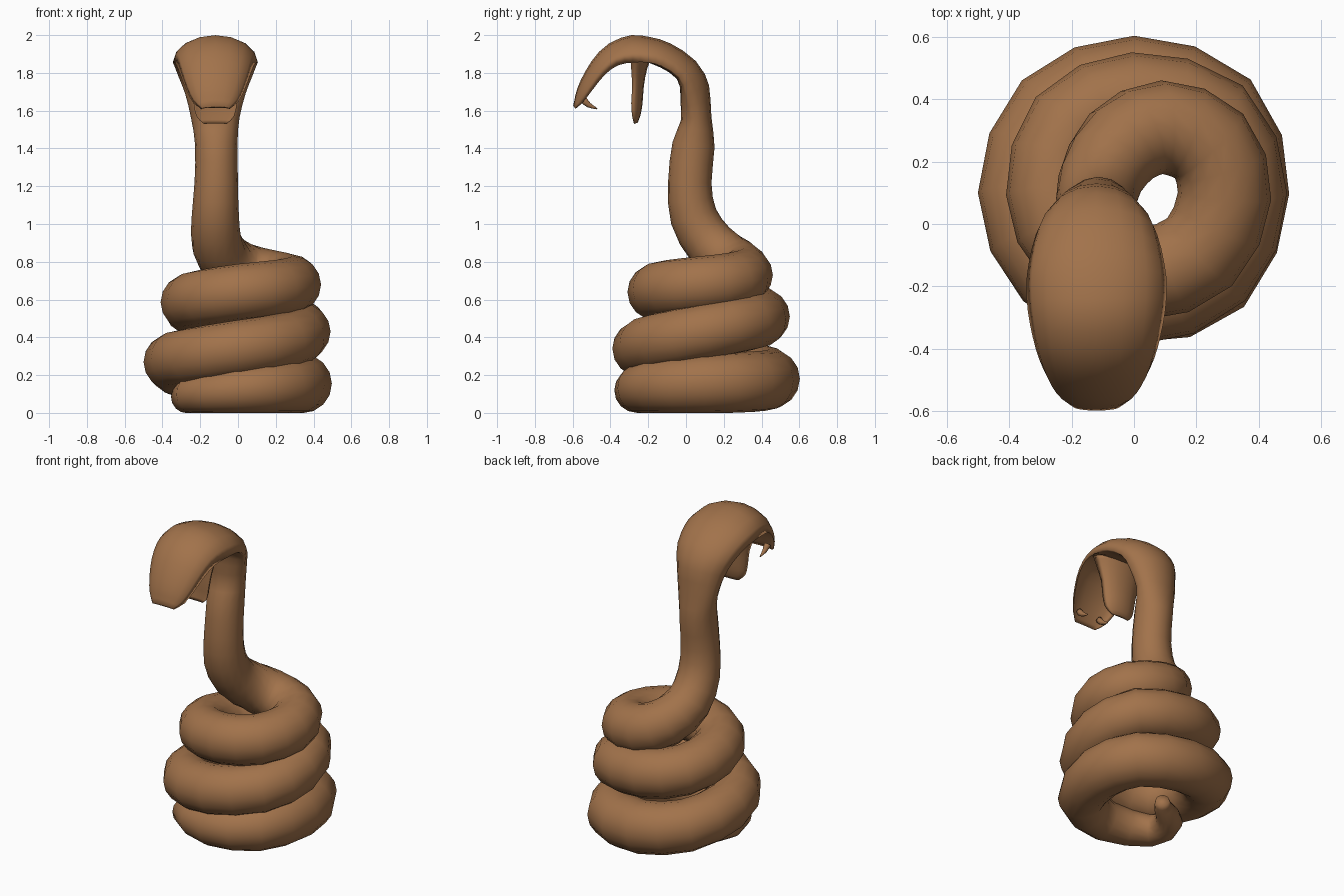
import bpy, bmesh, math
from mathutils import Vector

if "Cube" in bpy.data.objects:
    bpy.data.objects.remove(bpy.data.objects["Cube"])

SIDES = 16
X, Z = Vector((1, 0, 0)), Vector((0, 0, 1))
HX = -0.12  # centre line of the neck and head

brown = bpy.data.materials.new("snake_brown")
brown.diffuse_color = (0.36, 0.17, 0.07, 1)
brown.use_nodes = True
brown.node_tree.nodes["Principled BSDF"].inputs["Base Color"].default_value = brown.diffuse_color


def resample(pts, n):
    """Catmull-Rom through (x, y, z, half width, height, underside)."""
    p = [Vector(q) for q in pts]
    p = [p[0] * 2 - p[1]] + p + [p[-1] * 2 - p[-2]]
    out = []
    for a, b, c, d in zip(p, p[1:], p[2:], p[3:]):
        for j in range(n):
            t = j / n
            out.append((b * 2 + (c - a) * t + (a * 2 - b * 5 + c * 4 - d) * t * t
                        + (b * 3 - a - c * 3 + d) * t ** 3) * 0.5)
    return out + [p[-2]]


def finish(name, bm):
    bmesh.ops.recalc_face_normals(bm, faces=bm.faces)
    me = bpy.data.meshes.new(name)
    bm.to_mesh(me)
    bm.free()
    me.materials.append(brown)
    for f in me.polygons:
        f.use_smooth = True
    ob = bpy.data.objects.new(name, me)
    bpy.context.collection.objects.link(ob)
    return ob


def loft(name, pts, side, n=2):
    """Sweep a section; underside 1 is round, negative is hollow."""
    path = resample(pts, n)
    pos = [Vector(p[:3]) for p in path]
    bm = bmesh.new()
    rings = []
    for i, p in enumerate(path):
        t = (pos[min(i + 1, len(pos) - 1)] - pos[max(i - 1, 0)]).normalized()
        s = side(t, pos[i])
        s = (s - t * s.dot(t)).normalized()
        up = t.cross(s)
        ring = []
        for j in range(SIDES):
            a = math.tau * j / SIDES
            v = math.sin(a) * p[4]
            if v < 0:
                v *= p[5]
            ring.append(bm.verts.new(pos[i] + s * math.cos(a) * p[3] + up * v))
        rings.append(ring)
    for a, b in zip(rings, rings[1:]):
        for j in range(SIDES):
            k = (j + 1) % SIDES
            bm.faces.new((a[j], a[k], b[k], b[j]))
    bm.faces.new(rings[0])
    bm.faces.new(rings[-1])
    return finish(name, bm)


def body_side(t, p):
    f = min(max((p.z - 0.78) / 0.15, 0), 1)
    return X if f == 1 else Z.cross(t).normalized().lerp(X, f)


# coiled body: x, y, z, radius, from the tail tip up to the neck
coil = [
    (-.08, .16, .10, .04), (-.13, .11, .09, .055), (-.24, .03, .08, .08),
    (-.25, -.14, .095, .095), (0, -.26, .12, .12), (.25, -.17, .14, .14),
    (.34, .10, .155, .157), (.26, .35, .165, .16), (0, .445, .18, .158),
    (-.25, .35, .22, .155), (-.35, .10, .27, .15), (-.25, -.14, .30, .15),
    (0, -.24, .34, .15), (.25, -.14, .38, .15), (.34, .10, .43, .15),
    (.25, .33, .48, .15), (0, .40, .51, .15), (-.20, .31, .545, .15),
    (-.26, .10, .585, .15), (-.18, -.08, .61, .15), (.02, -.16, .64, .15),
    (.21, -.09, .66, .15), (.29, .09, .68, .15), (.24, .25, .70, .15),
    (.09, .31, .73, .15), (-.04, .25, .79, .145), (-.11, .13, .89, .135),
    (HX, .04, 1.04, .125), (-.115, .02, 1.22, .115), (-.115, .04, 1.42, .112),
]
# neck, hood and hollow upper jaw: y, z, half width, height, underside
hood = [
    (.05, 1.56, .128, .085, .9), (.01, 1.69, .16, .12, .35),
    (-.035, 1.78, .195, .12, .15), (-.13, 1.84, .218, .125, .1),
    (-.20, 1.855, .225, .135, 0), (-.28, 1.855, .22, .145, -.35),
    (-.36, 1.84, .205, .125, -.6), (-.43, 1.79, .185, .10, -.6),
    (-.495, 1.71, .155, .08, -.6), (-.545, 1.645, .12, .055, -.5),
    (-.585, 1.61, .075, .02, -.3),
]
loft("snake_body_and_hood", [c + (c[3], 1) for c in coil]
     + [(HX,) + h for h in hood], body_side)

# hanging lower jaw, hollow towards the front
jaw = [(-.29, 1.89, .19, .11, -.3), (-.29, 1.82, .16, .085, -.4),
       (-.285, 1.73, .13, .062, -.4), (-.29, 1.64, .115, .06, -.4),
       (-.285, 1.57, .10, .045, -.4), (-.275, 1.53, .06, .02, -.2)]
loft("lower_jaw", [(HX,) + j for j in jaw], lambda t, p: -X)

# pair of small fangs curving back from the snout
for sign, label in ((-1, "left"), (1, "right")):
    x = HX + sign * .075
    loft(label + "_fang", [(x, -.545, 1.66, .02, .02, 1),
                           (x, -.515, 1.63, .014, .014, 1),
                           (x, -.47, 1.61, .003, .003, 1)],
         lambda t, p: X)
